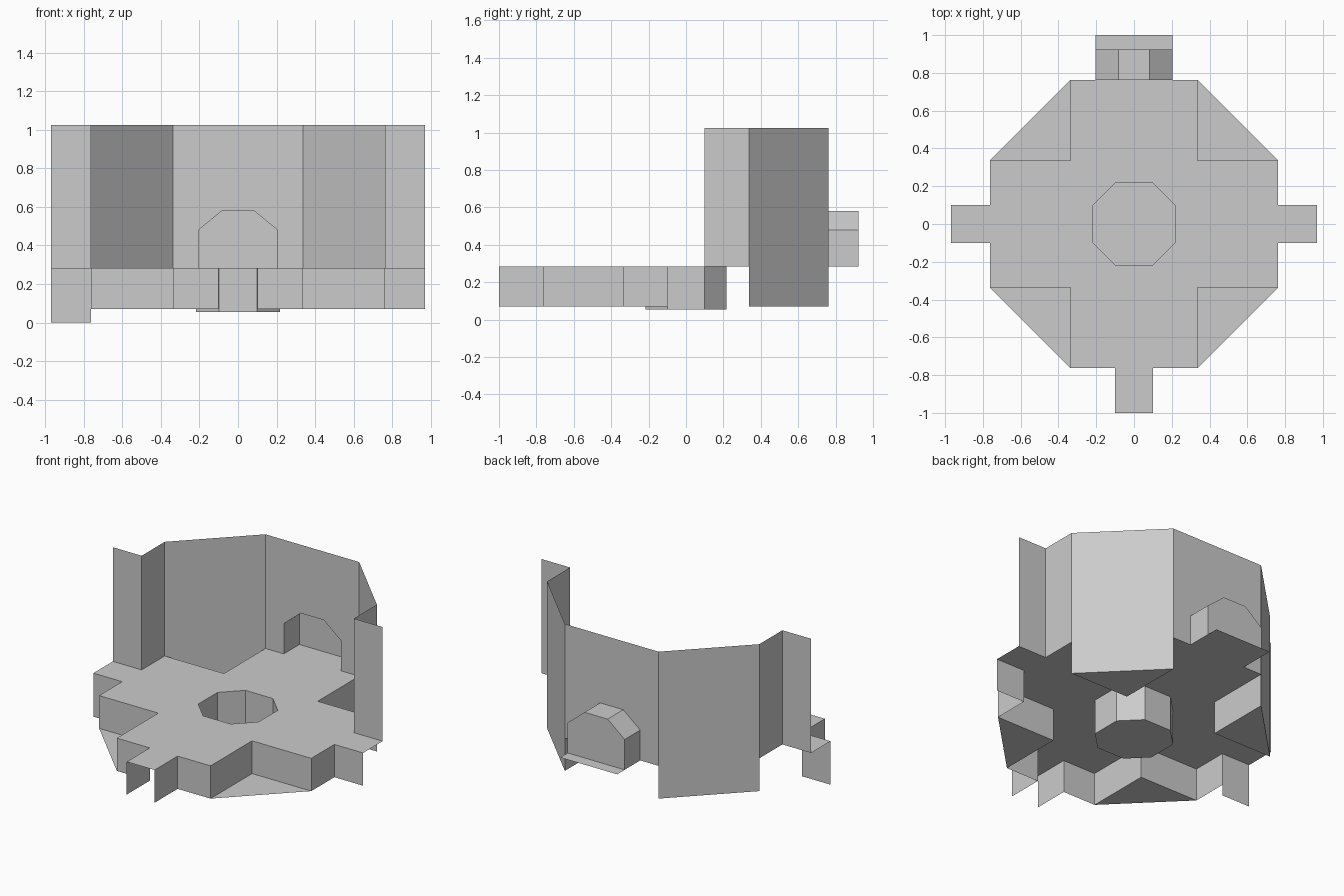
import bpy, bmesh, math

if "Cube" in bpy.data.objects:
    bpy.data.objects.remove(bpy.data.objects["Cube"])

LOW, FLOOR, TOP = 0.07, 0.283, 1.025
A, B, T = 0.337, 0.763, 0.1       # inner corner, outer side, tab half width
END = 0.97                        # reach of the side tabs


def make(name, faces):
    """One sheet object from a list of polygons."""
    bm = bmesh.new()
    for f in faces:
        bm.faces.new([bm.verts.new(p) for p in f])
    bmesh.ops.remove_doubles(bm, verts=bm.verts, dist=1e-4)
    return finish(name, bm)


def finish(name, bm):
    bmesh.ops.recalc_face_normals(bm, faces=bm.faces)
    me = bpy.data.meshes.new(name)
    bm.to_mesh(me)
    bm.free()
    ob = bpy.data.objects.new(name, me)
    bpy.context.collection.objects.link(ob)
    return ob


def wall(path, z0, z1):
    """Upright quads along a plan path."""
    return [[(*p, z0), (*q, z0), (*q, z1), (*p, z1)] for p, q in zip(path, path[1:])]


def both(faces):
    """Add the copy mirrored across x."""
    return faces + [[(-x, y, z) for x, y, z in reversed(f)] for f in faces]


# plan outline of the right half of the floor, front to back
front = [(T, -1), (T, -B), (A, -B), (A, -A), (B, -A), (B, -T), (END, -T)]
notch = [(B, A), (A, A), (A, B)]
half = front + [(END, T), (B, T)] + notch + [(0.205, B), (0.205, 1)]
outline = half + [(-x, y) for x, y in reversed(half)]
octagon = [(0.236 * math.cos(math.radians(a)) * 1.01, 0.236 * math.sin(math.radians(a)) * 1.01)
           for a in [24.5, 65.5, 114.5, 155.5, 204.5, 245.5, 294.5, 335.5]]

# floor sheet with the octagonal opening
bm = bmesh.new()
for loop in (outline, octagon):
    vs = [bm.verts.new((x, y, FLOOR)) for x, y in loop]
    for i in range(len(vs)):
        bm.edges.new((vs[i - 1], vs[i]))
bmesh.ops.triangle_fill(bm, edges=bm.edges[:], use_beauty=True, normal=(0, 0, 1))
finish("floor", bm)

# cup sunk in the middle of the floor
make("floor_cup", wall(octagon + octagon[:1], 0.055, FLOOR) + [[(x, y, 0.055) for x, y in octagon]])

# skirt below the floor, and the left tab reaching the ground
make("floor_skirt", both(wall(front, LOW, FLOOR) + wall(notch, LOW, FLOOR)))
make("left_foot", wall([(-END, -T), (-B, -T)], 0, LOW))

# low triangles filling the four notched corners
make("corner_ledges", both([[(A, s * A, LOW), (B, s * A, LOW), (A, s * B, LOW)] for s in (-1, 1)]))

# surrounding rear wall: end flanges, sides, diagonals
make("side_walls", both(wall([(END, T), (B, T), (B, A)], FLOOR, TOP)
                        + wall([(B, A), (A, B)], LOW, TOP)))

# back wall cut out around the alcove
arch = [(0.205, FLOOR), (0.205, 0.48), (0.083, 0.58), (-0.083, 0.58), (-0.205, 0.48), (-0.205, FLOOR)]
rim = [(A, FLOOR)] + arch + [(-A, FLOOR), (-A, TOP), (A, TOP)]
make("back_wall", [[(x, B, z) for x, z in rim]])

# alcove behind the back wall
DEEP = 0.923
make("alcove", [[(x, DEEP, z) for x, z in arch]]
     + [[(p[0], B, p[1]), (q[0], B, q[1]), (q[0], DEEP, q[1]), (p[0], DEEP, p[1])]
        for p, q in zip(arch, arch[1:])])
